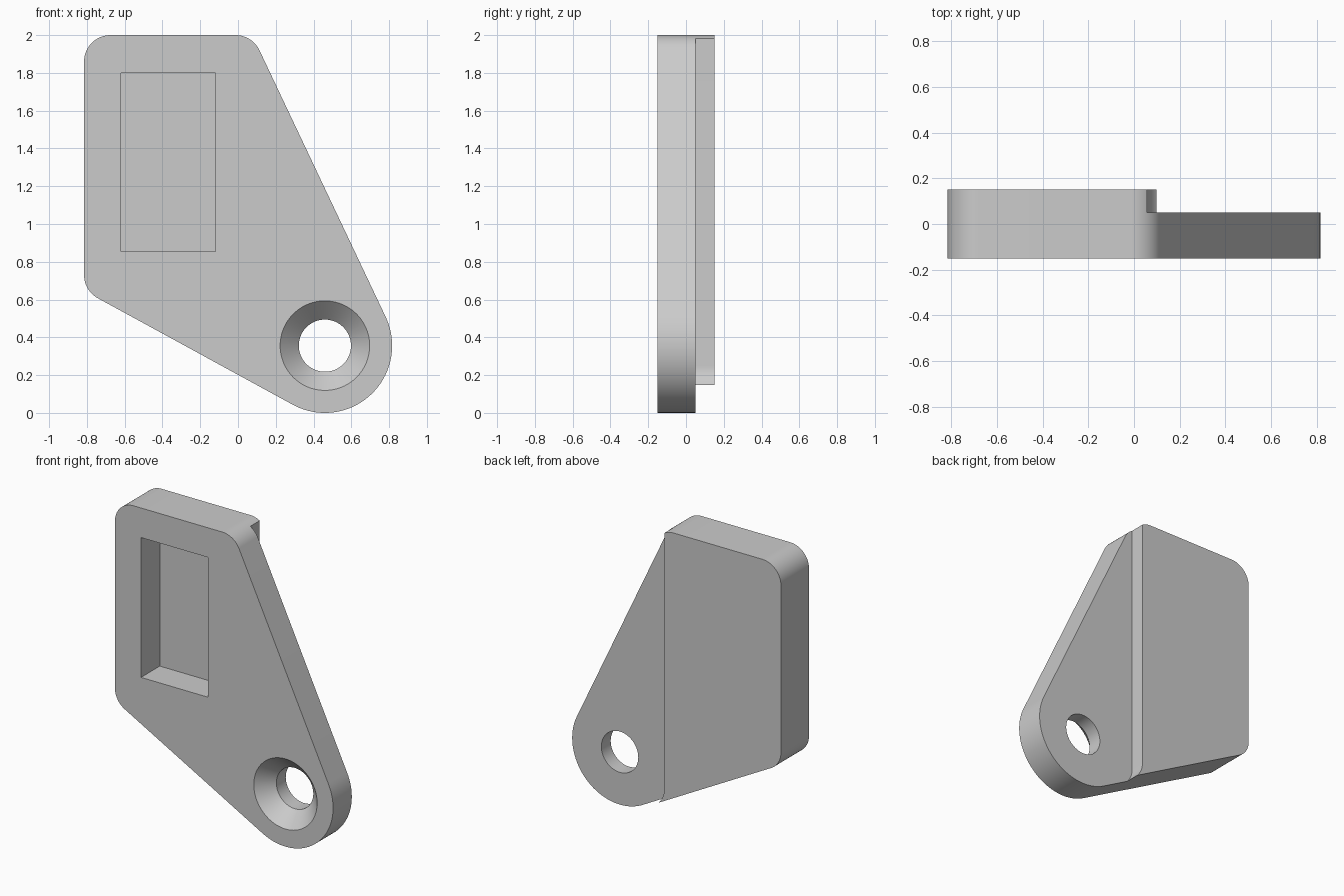
import bpy
import bmesh
from math import sin, cos, pi, radians
from mathutils import Vector
from mathutils.geometry import convex_hull_2d

cube = bpy.data.objects.get("Cube")
if cube:
    bpy.data.objects.remove(cube, do_unlink=True)

grey = bpy.data.materials.new("light_grey")
grey.use_nodes = True
grey.diffuse_color = (0.6, 0.6, 0.6, 1)
grey.node_tree.nodes["Principled BSDF"].inputs["Base Color"].default_value = (0.6, 0.6, 0.6, 1)


def arc(x, z, r, start=0, end=360, steps=96):
    angles = [radians(start + (end - start) * i / steps) for i in range(steps + 1)]
    return [Vector((x + r * cos(a), z + r * sin(a))) for a in angles]


def loft(name, sections):
    """Solid through matching (y, outline) sections, capped at both ends."""
    bm = bmesh.new()
    rings = [[bm.verts.new((p[0], y, p[1])) for p in outline] for y, outline in sections]
    n = len(rings[0])
    bm.faces.new(rings[0])
    bm.faces.new(rings[-1][::-1])
    for a, b in zip(rings, rings[1:]):
        for i in range(n):
            j = (i + 1) % n
            bm.faces.new((a[i], a[j], b[j], b[i]))
    bmesh.ops.recalc_face_normals(bm, faces=bm.faces)
    mesh = bpy.data.meshes.new(name)
    bm.to_mesh(mesh)
    bm.free()
    mesh.materials.append(grey)
    obj = bpy.data.objects.new(name, mesh)
    bpy.context.collection.objects.link(obj)
    return obj


def activate(obj):
    bpy.ops.object.select_all(action="DESELECT")
    obj.select_set(True)
    bpy.context.view_layer.objects.active = obj


def cut(obj, cutter):
    activate(obj)
    mod = obj.modifiers.new("cut", "BOOLEAN")
    mod.operation = "DIFFERENCE"
    mod.solver = "EXACT"
    mod.object = cutter
    bpy.ops.object.modifier_apply(modifier=mod.name)
    bpy.data.objects.remove(cutter, do_unlink=True)


def smooth(obj):
    activate(obj)
    bpy.ops.object.shade_smooth_by_angle(angle=radians(25))


# Shared outline: three small rounded corners wrapped around the large round lug
FRONT, STEP, BACK = -0.15, 0.05, 0.15
HOLE = (0.46, 0.356)
corners = [(-0.675, 1.86), (-0.013, 1.86), (-0.675, 0.73)]
points = [p for c in corners for p in arc(*c, 0.14)[:-1]]
points += arc(*HOLE, 0.356)[:-1]
outline = [points[i] for i in convex_hull_2d(points)]

# Front plate with a rectangular pocket and a countersunk hole
plate = loft("front_plate", [(FRONT, outline), (STEP, outline)])
pocket = [(-0.62, 0.855), (-0.12, 0.855), (-0.12, 1.8), (-0.62, 1.8)]
cut(plate, loft("pocket_cutter", [(FRONT - 0.1, pocket), (STEP + 0.1, pocket)]))
wide, narrow = (arc(*HOLE, r)[:-1] for r in (0.237, 0.138))
cut(plate, loft("hole_cutter", [(FRONT - 0.1, wide), (FRONT, wide),
                                (FRONT + 0.1, narrow), (STEP + 0.1, narrow)]))
smooth(plate)

# Back block, trimmed along a vertical edge that flares at its foot
block = loft("back_block", [(STEP, outline), (BACK, outline)])
trim = [(0.057, 2.3)] + arc(0.203, 0.25, 0.146, 180, 235, 16)
trim += [(trim[-1][0], -0.3), (1.2, -0.3), (1.2, 2.3)]
cut(block, loft("trim_cutter", [(STEP - 0.1, trim), (BACK + 0.1, trim)]))
smooth(block)
